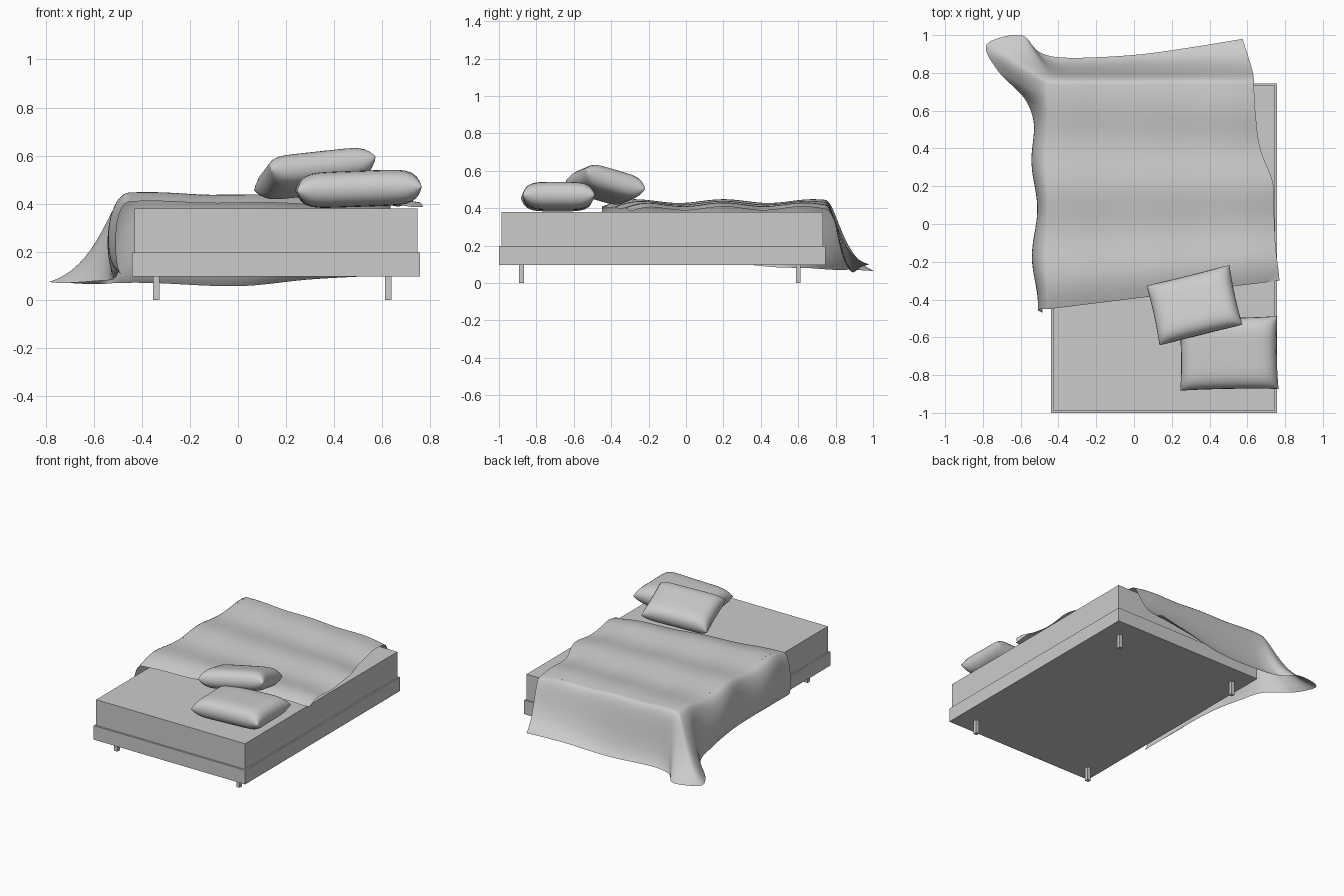
import bpy, bmesh, math
from mathutils import Vector

if "Cube" in bpy.data.objects:
    bpy.data.objects.remove(bpy.data.objects["Cube"])


def box(name, x0, x1, y0, y1, z0, z1):
    bpy.ops.mesh.primitive_cube_add(size=1, location=((x0 + x1) / 2, (y0 + y1) / 2, (z0 + z1) / 2))
    ob = bpy.context.object
    ob.name = name
    ob.scale = (x1 - x0, y1 - y0, z1 - z0)
    bpy.ops.object.transform_apply(location=False, rotation=False, scale=True)


def finish(name, bm, angle):
    bmesh.ops.remove_doubles(bm, verts=bm.verts, dist=0.0004)
    bmesh.ops.recalc_face_normals(bm, faces=bm.faces)
    me = bpy.data.meshes.new(name)
    bm.to_mesh(me)
    bm.free()
    ob = bpy.data.objects.new(name, me)
    bpy.context.collection.objects.link(ob)
    bpy.ops.object.select_all(action='DESELECT')
    ob.select_set(True)
    bpy.context.view_layer.objects.active = ob
    bpy.ops.object.shade_smooth_by_angle(angle=math.radians(angle))
    return ob


def add_grid(bm, fn, nu, nv):
    g = [[bm.verts.new(fn(i / nu, j / nv)) for j in range(nv + 1)] for i in range(nu + 1)]
    for i in range(nu):
        for j in range(nv):
            bm.faces.new((g[i][j], g[i + 1][j], g[i + 1][j + 1], g[i][j + 1]))


def spline(keys, f):
    # Catmull-Rom through the key rows, f in 0..1
    n = len(keys) - 1
    i = min(int(f * n), n - 1)
    t = f * n - i
    p = [keys[max(0, min(n, i + k))] for k in (-1, 0, 1, 2)]
    return [b + 0.5 * t * (c - a + t * (2 * a - 5 * b + 4 * c - d + t * (3 * (b - c) + d - a)))
            for a, b, c, d in zip(*p)]


# Frame, mattress and legs
box("bed_frame", -0.44, 0.757, -1.0, 0.745, 0.097, 0.197)
box("mattress", -0.43, 0.747, -0.987, 0.732, 0.197, 0.38)
for lx in (-0.34, 0.625):
    for ly in (-0.88, 0.60):
        box("leg", lx - 0.013, lx + 0.013, ly - 0.013, ly + 0.013, 0, 0.10)

# Blanket: wavy top sheet plus a skirt hanging over the left side and the foot
RIGHT = [(0.77,), (0.75,), (0.742,), (0.735,), (0.67,), (0.645,), (0.635,)]


def top(s, t):
    x = -0.45 + (spline(RIGHT, t)[0] + 0.45) * s
    y = -0.45 + 0.15 * s
    y += (0.74 - y) * t
    z = 0.437 - 0.024 * s + 0.01 * math.cos(t * 15.5 - 2.2 + s) + 0.003 * math.sin(s * 17)
    z -= 0.012 * max(0, (s - 0.85) / 0.15) ** 2
    z -= 0.022 * max(0, 1 - t / 0.15) ** 2
    return Vector((x, y, max(z, 0.387)))


# s, t on the top sheet, then hem x, y, z
HEM = [(0, 0, -0.485, -0.47, 0.105), (0, 0.3, -0.50, -0.1, 0.12), (0, 0.55, -0.50, 0.2, 0.11),
       (0, 0.77, -0.52, 0.47, 0.085), (0, 0.9, -0.57, 0.65, 0.08), (0, 0.96, -0.72, 0.81, 0.07),
       (0, 1, -0.78, 0.95, 0.075), (0.01, 1, -0.60, 1.0, 0.065), (0.05, 1, -0.50, 0.91, 0.07),
       (0.14, 1, -0.35, 0.88, 0.07), (0.42, 1, 0.0, 0.895, 0.057), (0.7, 1, 0.3, 0.935, 0.085),
       (1, 1, 0.575, 0.98, 0.10)]


def skirt(w, h):
    s, t, x, y, z = spline(HEM, w)
    s, t = min(max(s, 0), 1), min(max(t, 0), 1)
    a = top(s, t)
    d = Vector((x, y, z))
    k = min(max((w * 12 - 4) / 5, 0), 1)
    k = k * k * (3 - 2 * k)
    ang = math.pi - k * math.pi / 2
    out = Vector((math.cos(ang), math.sin(ang), 0))
    # left side swells in and out along its length
    wave = 0.02 * math.cos((a.y - 0.33) * 12.5) * (1 - k)
    b = a + out * (0.09 - 0.025 * k + wave)
    c = a + out * (0.085 - 0.045 * k + wave) + (d - a) * 0.15
    c.z = 0.14
    g = 1 - h
    return a * g ** 3 + b * 3 * g * g * h + c * 3 * g * h * h + d * h ** 3


bm = bmesh.new()
add_grid(bm, top, 50, 50)
add_grid(bm, skirt, 120, 18)
finish("blanket", bm, 80)


# Pillows: square-cornered outline, puffed on both sides
def pillow(name, loc, size, rot):
    bm = bmesh.new()
    for side in (1, -1):
        def puff(a, b):
            u, v = (math.sin((c - 0.5) * math.pi) for c in (a, b))
            h = math.sqrt(max(0, (1 - abs(u) ** 7) * (1 - abs(v) ** 5)))
            x = u * (1 - 0.025 * (1 - v * v))
            y = v * (1 - 0.025 * (1 - u * u))
            return (x * size[0] / 2, y * size[1] / 2, side * h * size[2] / 2)
        add_grid(bm, puff, 18, 18)
    ob = finish(name, bm, 60)
    ob.location = loc
    ob.rotation_euler = [math.radians(r) for r in rot]


pillow("lower_pillow", (0.502, -0.685, 0.462), (0.52, 0.385, 0.15), (0, -2, 1))
pillow("upper_pillow", (0.32, -0.43, 0.525), (0.455, 0.335, 0.14), (-16, -6, 14))
